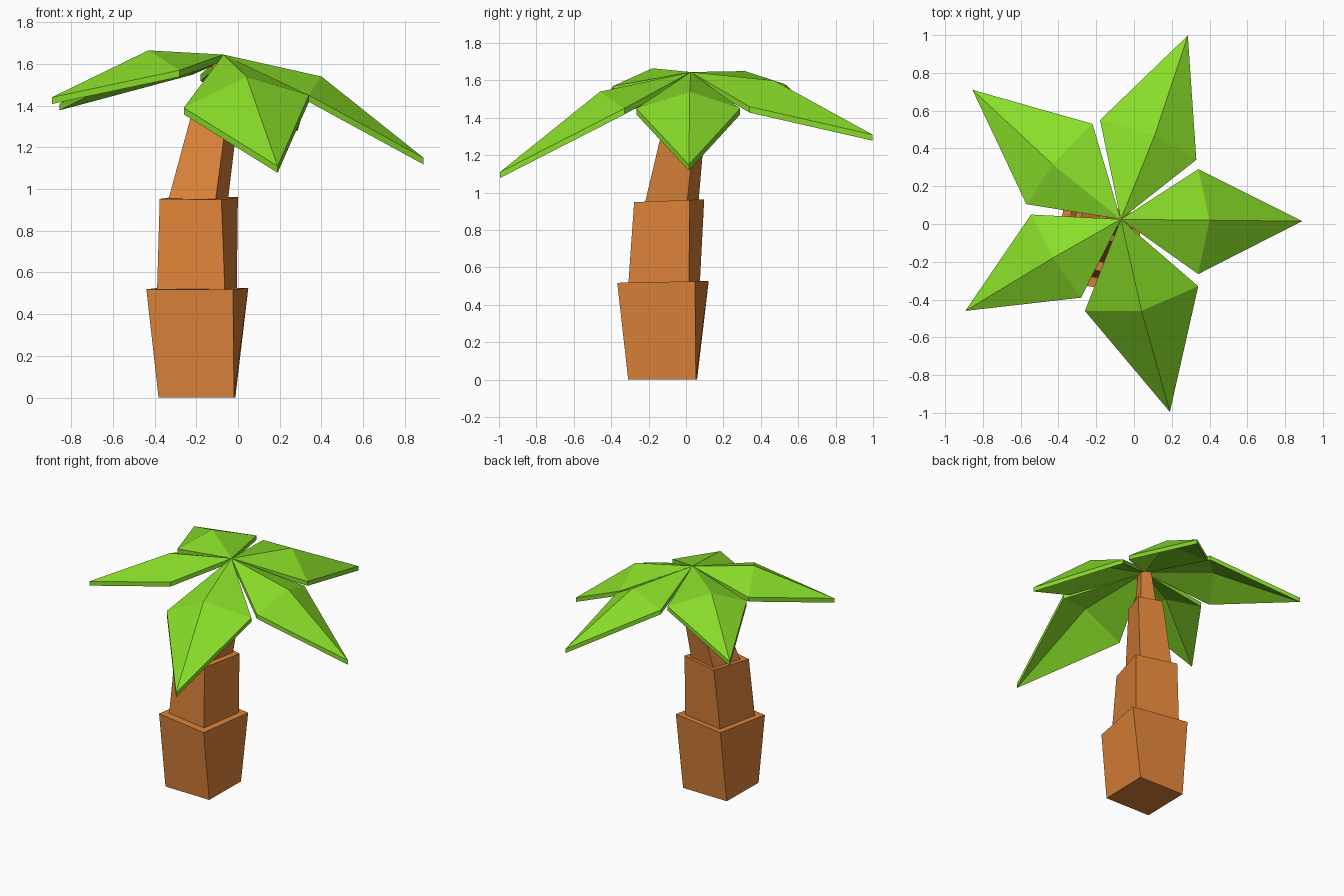
import bpy, bmesh
from math import radians
from mathutils import Matrix, Vector

if "Cube" in bpy.data.objects:
    bpy.data.objects.remove(bpy.data.objects["Cube"])


def material(name, color):
    m = bpy.data.materials.new(name)
    m.diffuse_color = (*color, 1)
    m.use_nodes = True
    m.node_tree.nodes["Principled BSDF"].inputs["Base Color"].default_value = m.diffuse_color
    return m


def add_object(name, bm, mat):
    bmesh.ops.recalc_face_normals(bm, faces=bm.faces)
    me = bpy.data.meshes.new(name)
    bm.to_mesh(me)
    bm.free()
    me.materials.append(mat)
    ob = bpy.data.objects.new(name, me)
    bpy.context.collection.objects.link(ob)
    return ob


def square_ring(bm, center, side, angle, tilt):
    """Four corners of a square turned about z, rising by tilt along y."""
    h = side / 2
    rot = Matrix.Rotation(radians(angle), 3, 'Z')
    ring = []
    for x, y in ((-h, -h), (h, -h), (h, h), (-h, h)):
        p = rot @ Vector((x, y, 0))
        p.z = p.y * tilt
        ring.append(bm.verts.new(p + Vector(center)))
    return ring


def trunk_section(name, bottom, top):
    bm = bmesh.new()
    a, b = square_ring(bm, *bottom), square_ring(bm, *top)
    bm.faces.new(a[::-1])
    bm.faces.new(b)
    for i in range(4):
        j = (i + 1) % 4
        bm.faces.new((a[i], a[j], b[j], b[i]))
    add_object(name, bm, bark)


def leaf(name, side_a, ridge, side_b, tip, thick=0.032):
    """Folded kite from the crown to the tip, with a thin rim."""
    bm = bmesh.new()
    pts = (CROWN, side_a, tip, side_b, ridge)
    top = [bm.verts.new(p) for p in pts]
    low = [bm.verts.new((p[0], p[1], p[2] - thick)) for p in pts]
    for i in range(4):
        j = (i + 1) % 4
        bm.faces.new((top[i], top[j], top[4]))
        bm.faces.new((low[j], low[i], low[4]))
        bm.faces.new((top[i], low[i], low[j], top[j]))
    add_object(name, bm, green)


bark = material("bark", (0.70, 0.22, 0.04))
green = material("leaf_green", (0.25, 0.73, 0.022))
CROWN = (-0.07, 0.025, 1.645)

# Trunk: stacked sections, each flaring or tapering and leaning to the crown
# (center, side, turn, tilt) for bottom and top
trunk_section("trunk_base", ((-0.197, -0.125, 0), 0.362, -1, 0),
              ((-0.195, -0.123, 0.523), 0.422, -10, 0.02))
trunk_section("trunk_middle", ((-0.197, -0.117, 0.515), 0.33, -10, 0.02),
              ((-0.188, -0.09, 0.957), 0.306, -15, 0.04))
trunk_section("trunk_upper", ((-0.192, -0.077, 0.945), 0.235, -15, 0.04),
              ((-0.105, -0.005, 1.39), 0.175, -18, 0.04))
trunk_section("trunk_top", ((-0.105, -0.005, 1.38), 0.11, -18, 0.04),
              ((-0.07, 0.025, 1.62), 0.07, -20, 0.0))

# Leaves around the crown
leaf("leaf_right", (0.34, -0.265, 1.45), (0.40, 0.02, 1.54),
     (0.34, 0.29, 1.45), (0.89, 0.015, 1.15))
leaf("leaf_front", (-0.26, -0.46, 1.39), (0.04, -0.46, 1.54),
     (0.34, -0.33, 1.45), (0.19, -0.995, 1.11))
leaf("leaf_front_left", (-0.545, 0.05, 1.55), (-0.43, -0.18, 1.665),
     (-0.28, -0.39, 1.57), (-0.893, -0.46, 1.44))
leaf("leaf_back_left", (-0.22, 0.53, 1.58), (-0.43, 0.315, 1.65),
     (-0.57, 0.105, 1.55), (-0.855, 0.71, 1.41))
leaf("leaf_back", (0.33, 0.34, 1.46), (0.11, 0.47, 1.60),
     (-0.18, 0.55, 1.55), (0.285, 0.998, 1.31))
